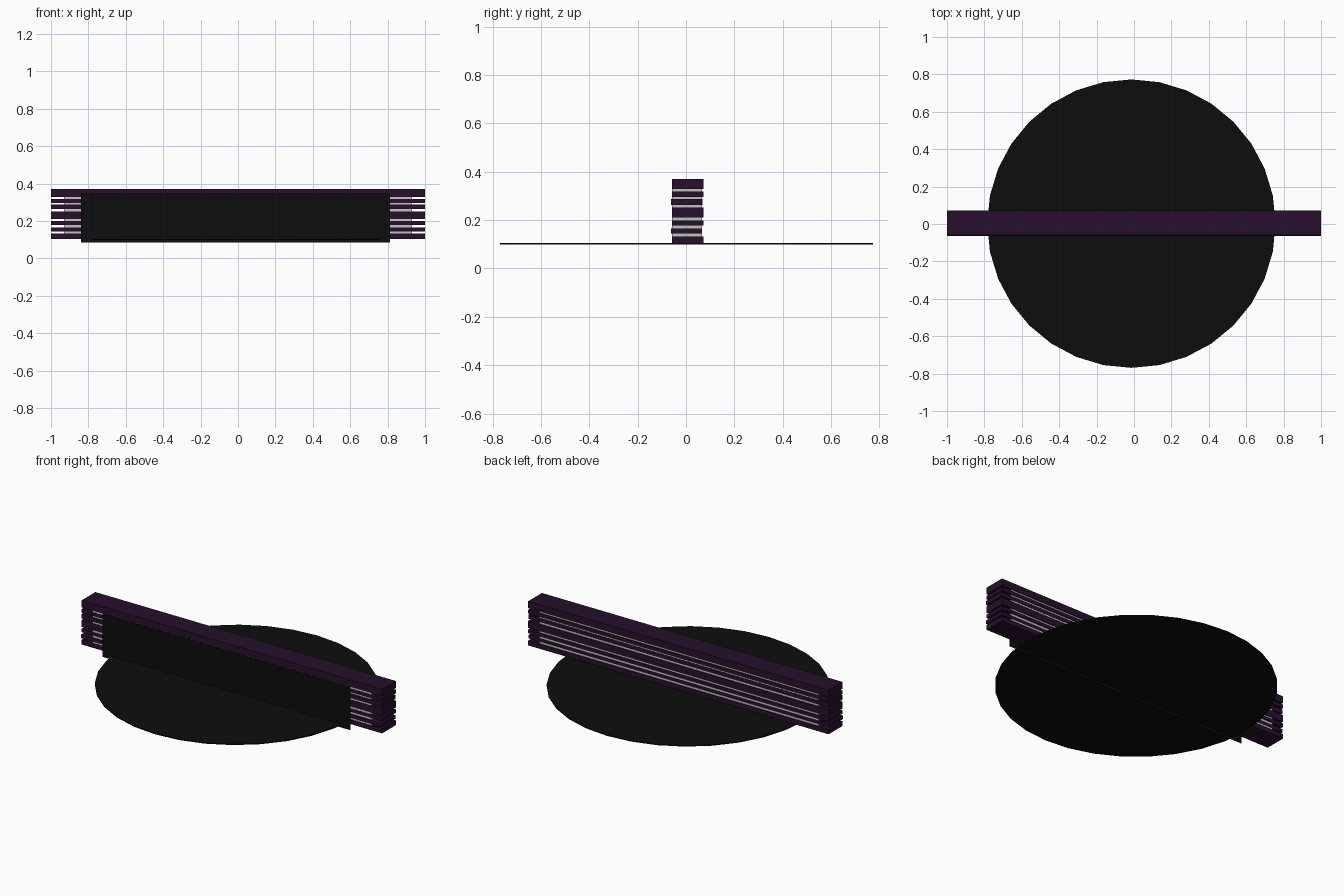
import bpy
import bmesh
from mathutils import Matrix

if "Cube" in bpy.data.objects:
    bpy.data.objects.remove(bpy.data.objects["Cube"])


def material(name, rgb):
    m = bpy.data.materials.new(name)
    m.diffuse_color = (*rgb, 1)
    m.use_nodes = True
    m.node_tree.nodes["Principled BSDF"].inputs["Base Color"].default_value = m.diffuse_color
    return m


PURPLE = material("dark_purple", (0.020, 0.005, 0.025))
BLACK = material("black", (0.004, 0.004, 0.004))
PALE = material("pale_grey", (0.55, 0.55, 0.52))


def finish(name, bm, mat):
    mesh = bpy.data.meshes.new(name)
    bm.to_mesh(mesh)
    bm.free()
    mesh.materials.append(mat)
    ob = bpy.data.objects.new(name, mesh)
    bpy.context.collection.objects.link(ob)
    return ob


def box(name, x, y, z, mat):
    """Box from (min, max) pairs on each axis."""
    bm = bmesh.new()
    size = [b - a for a, b in (x, y, z)]
    mid = [(a + b) / 2 for a, b in (x, y, z)]
    bmesh.ops.create_cube(bm, size=1, matrix=Matrix.Translation(mid) @ Matrix.Diagonal((*size, 1)))
    return finish(name, bm, mat)


# Stacked long bars: z range and small sideways shift of each
bars = [
    (0.104, 0.133, 0.0),
    (0.144, 0.166, -0.005),
    (0.178, 0.199, 0.0),
    (0.210, 0.252, 0.0),
    (0.263, 0.288, -0.004),
    (0.296, 0.318, 0.0),
    (0.328, 0.370, 0.0),
]
for i, (z0, z1, dy) in enumerate(bars):
    box(f"bar_{i + 1}", (-1, 1), (-0.058 + dy, 0.072 + dy), (z0, z1), PURPLE)

# Shorter pale strips filling the gaps between bars
for i, (low, high) in enumerate(zip(bars, bars[1:])):
    box(f"pale_strip_{i + 1}", (-0.93, 0.93), (-0.057, 0.067), (low[1], high[0]), PALE)

# Thin round base disc
bm = bmesh.new()
bmesh.ops.create_cone(bm, cap_ends=True, segments=32, radius1=0.771, radius2=0.771, depth=0.006,
                      matrix=Matrix.Translation((-0.014, 0.002, 0.102)))
finish("base_disc", bm, BLACK)

# Flat panel standing just in front of the bars
bm = bmesh.new()
corners = [(-0.84, 0.085), (0.812, 0.085), (0.812, 0.346), (-0.84, 0.346)]
bm.faces.new([bm.verts.new((x, -0.09, z)) for x, z in corners])
finish("front_panel", bm, BLACK)
